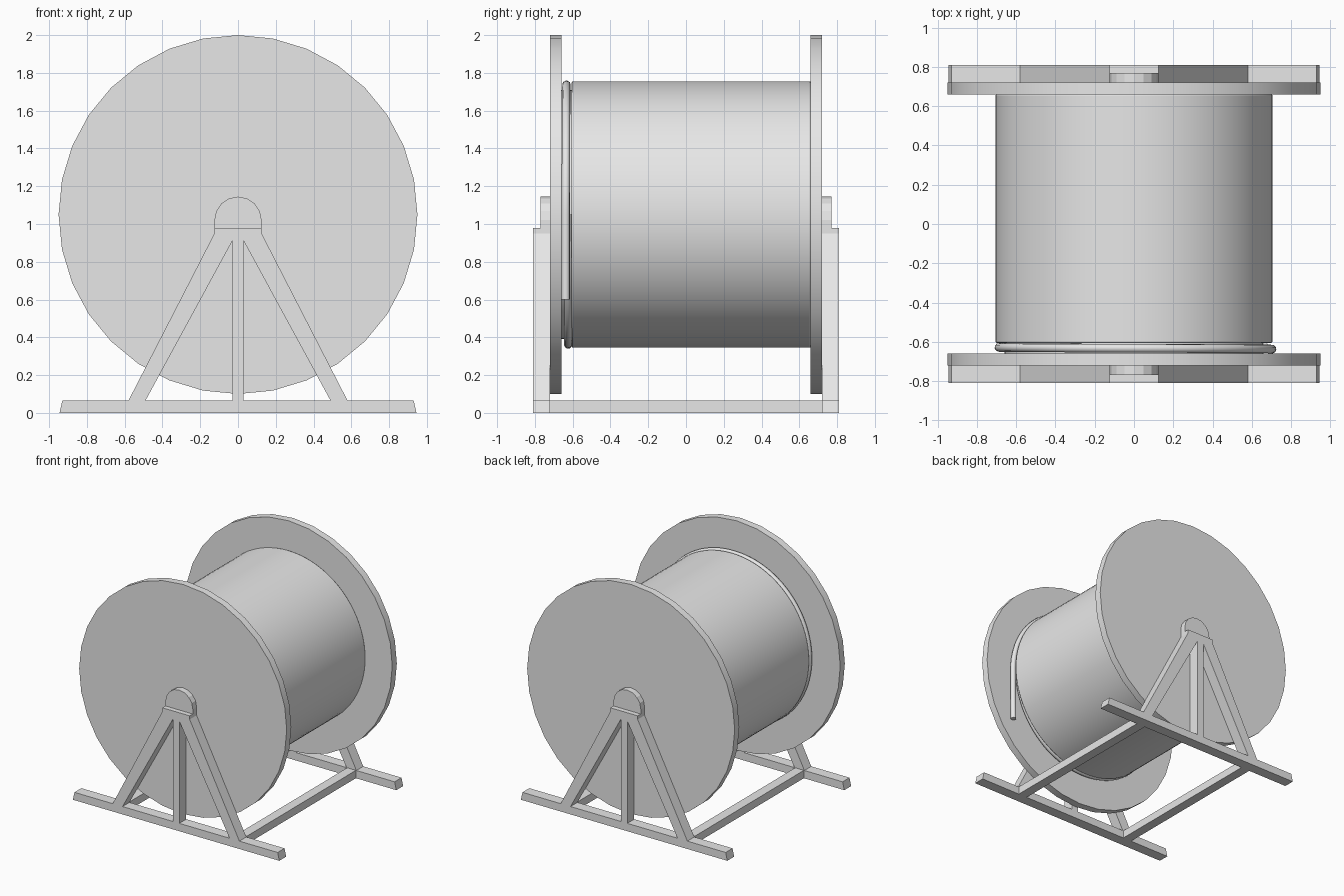
import bpy, bmesh, math
from mathutils import Vector

cube = bpy.data.objects.get("Cube")
if cube:
    bpy.data.objects.remove(cube, do_unlink=True)

grey = bpy.data.materials.new("light_grey")
grey.use_nodes = True
grey.diffuse_color = (0.8, 0.8, 0.8, 1)
grey.node_tree.nodes["Principled BSDF"].inputs["Base Color"].default_value = (0.8, 0.8, 0.8, 1)

AXLE = 1.05      # height of the reel axis
RAIL = 0.065     # height of the base beams


def prism(name, profile, y0, y1, smooth=False, bevel=0):
    """Extrude an outline of (x, z) points from y0 to y1."""
    bm = bmesh.new()
    face = bm.faces.new([bm.verts.new((x, y0, z)) for x, z in profile])
    extruded = bmesh.ops.extrude_face_region(bm, geom=[face])["geom"]
    verts = [v for v in extruded if isinstance(v, bmesh.types.BMVert)]
    bmesh.ops.translate(bm, verts=verts, vec=Vector((0, y1 - y0, 0)))
    bmesh.ops.recalc_face_normals(bm, faces=bm.faces)
    mesh = bpy.data.meshes.new(name)
    bm.to_mesh(mesh)
    bm.free()
    mesh.materials.append(grey)
    obj = bpy.data.objects.new(name, mesh)
    bpy.context.collection.objects.link(obj)
    if bevel:
        mod = obj.modifiers.new("edge", "BEVEL")
        mod.width, mod.segments, mod.limit_method = bevel, 2, "ANGLE"
    if smooth:
        bpy.ops.object.select_all(action="DESELECT")
        obj.select_set(True)
        bpy.context.view_layer.objects.active = obj
        bpy.ops.object.shade_smooth_by_angle(angle=math.radians(30))
    return obj


def arc(radius, z, start, end, steps):
    """Points on an arc in the xz plane, end point left out."""
    angles = [math.radians(start + (end - start) * i / steps) for i in range(steps)]
    return [(radius * math.cos(a), z + radius * math.sin(a)) for a in angles]


def box(x0, x1, z0, z1):
    return [(x0, z0), (x1, z0), (x1, z1), (x0, z1)]


# Reel: inner core and wound cable drum
prism("reel_core", arc(0.66, AXLE, 0, 360, 64), -0.67, 0.67, smooth=True)
prism("cable_drum", arc(0.705, AXLE, 0, 360, 80), -0.605, 0.66, smooth=True, bevel=0.006)

# Two matching ends: flange and A-frame stand
for end, s in (("front", -1), ("back", 1)):
    near, far = s * 0.72, s * 0.81
    prism(end + "_flange", arc(0.95, AXLE, 0, 360, 32), s * 0.66, near, smooth=True)
    prism(end + "_base_rail",
          [(-0.945, 0), (0.945, 0), (0.93, RAIL), (-0.93, RAIL)], near, far)
    prism(end + "_centre_post", box(-0.03, 0.03, RAIL, 0.91), near, far)
    for side, m in (("left", 1), ("right", -1)):
        leg = [(0.49, RAIL), (0.58, RAIL), (0.125, 0.95), (0.03, 0.91)]
        prism(f"{end}_{side}_leg", [(m * x, z) for x, z in leg], near, far)
    prism(end + "_apex_block",
          [(-0.03, 0.91), (0.03, 0.91), (0.125, 0.95), (0.125, 0.98),
           (-0.125, 0.98), (-0.125, 0.95)], near, far)
    # Rounded bearing plate over the axle
    arch = arc(0.125, 1.02, 0, 180, 8) + [(-0.125, 1.02), (-0.125, 0.98), (0.125, 0.98)]
    prism(end + "_bearing_plate", arch, near, s * 0.77)

# Cross beams joining the two stands
for side, m in (("left", 1), ("right", -1)):
    prism(side + "_cross_beam", box(m * 0.535 - 0.04, m * 0.535 + 0.04, 0, RAIL), -0.72, 0.72)

# Last turn of cable, with its loose end hanging down
turns = 96
path = []
for i in range(turns + 1):
    t = i / turns
    a = -2 * math.pi * t
    r = 0.66 + 0.028 * min(1, t * 6) + 0.015 * max(0, t * 4 - 3)
    path.append((r * math.cos(a), -0.62 - 0.017 * t, AXLE + r * math.sin(a)))
path += [(0.703, -0.637, 0.85), (0.7, -0.637, 0.6)]

curve = bpy.data.curves.new("loose_cable", "CURVE")
curve.dimensions = "3D"
curve.bevel_depth = 0.022
curve.bevel_resolution = 3
curve.use_fill_caps = True
spline = curve.splines.new("POLY")
spline.points.add(len(path) - 1)
for point, co in zip(spline.points, path):
    point.co = (*co, 1)
spline.use_smooth = True
curve.materials.append(grey)
bpy.context.collection.objects.link(bpy.data.objects.new("loose_cable", curve))
